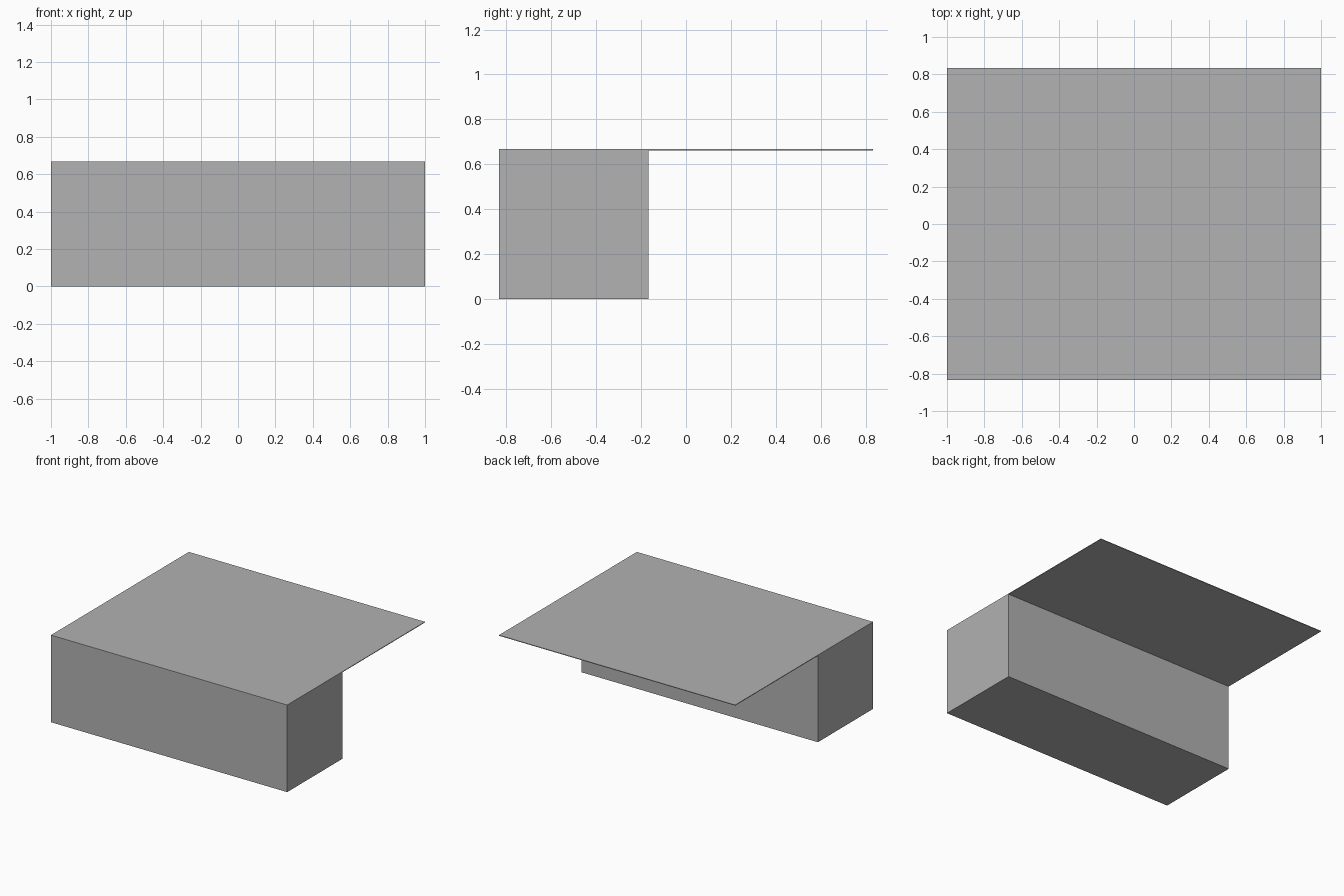
import bpy

default_cube = bpy.data.objects.get("Cube")
if default_cube:
    bpy.data.objects.remove(default_cube, do_unlink=True)

WIDTH = 2.0
HEIGHT = 2 / 3
FRONT, BODY_BACK, TOP_BACK = -5 / 6, -1 / 6, 5 / 6
THICKNESS = 0.005

gray = bpy.data.materials.new("plain gray")
gray.use_nodes = True
color = (0.445, 0.445, 0.445, 1)
gray.diffuse_color = color
gray.node_tree.nodes["Principled BSDF"].inputs["Base Color"].default_value = color


def box(name, y0, y1, z0, z1):
    """Full-width box between two depths and two heights."""
    bpy.ops.mesh.primitive_cube_add(size=1, location=(0, (y0 + y1) / 2, (z0 + z1) / 2))
    obj = bpy.context.object
    obj.name = name
    obj.scale = (WIDTH, y1 - y0, z1 - z0)
    bpy.ops.object.transform_apply(location=False, rotation=False, scale=True)
    obj.data.materials.append(gray)
    return obj


# Solid block along the front
box("base_block", FRONT, BODY_BACK, 0, HEIGHT - THICKNESS)

# Thin slab covering the block and overhanging at the back
box("top_slab", FRONT, TOP_BACK, HEIGHT - THICKNESS, HEIGHT)
